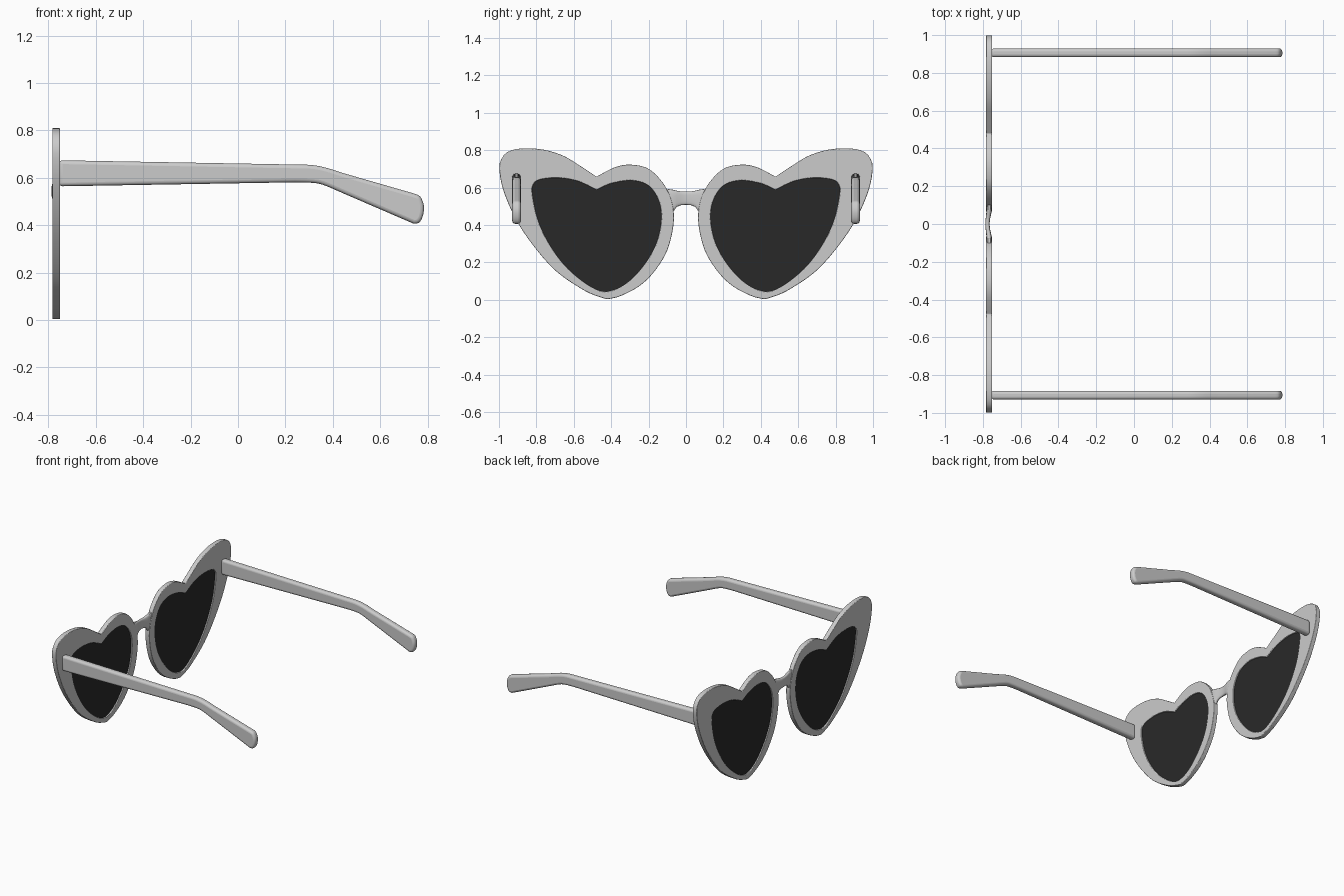
import bpy, bmesh, math
from mathutils import Vector

if "Cube" in bpy.data.objects:
    bpy.data.objects.remove(bpy.data.objects["Cube"])

X0, X1 = -0.784, -0.751   # front and back faces of the frame


def spline(pts, n=8):
    """Catmull-Rom samples through an open list of 2D points (last one dropped)."""
    p = [Vector(q) for q in pts]
    p = [2 * p[0] - p[1]] + p + [2 * p[-1] - p[-2]]
    out = []
    for i in range(1, len(p) - 2):
        a, b, c, d = p[i - 1:i + 3]
        for k in range(n):
            t = k / n
            out.append(0.5 * (2 * b + (c - a) * t + (2 * a - 5 * b + 4 * c - d) * t * t
                              + (3 * b - a - 3 * c + d) * t ** 3))
    return out


def resample(pts, n):
    """n evenly spaced points along an open spline (last one dropped)."""
    fine = spline(pts, 24) + [Vector(pts[-1])]
    dist = [0]
    for a, b in zip(fine, fine[1:]):
        dist.append(dist[-1] + (b - a).length)
    out, j = [], 0
    for k in range(n):
        s = dist[-1] * k / n
        while dist[j + 1] < s:
            j += 1
        out.append(fine[j].lerp(fine[j + 1], (s - dist[j]) / (dist[j + 1] - dist[j])))
    return out


def finish(name, bm, mirror=True, bevel=0, segs=3, mat=None):
    bmesh.ops.recalc_face_normals(bm, faces=bm.faces)
    me = bpy.data.meshes.new(name)
    bm.to_mesh(me)
    bm.free()
    ob = bpy.data.objects.new(name, me)
    bpy.context.collection.objects.link(ob)
    if mat:
        me.materials.append(mat)
    if bevel:
        b = ob.modifiers.new("Bevel", 'BEVEL')
        b.width, b.segments = bevel, segs
        b.limit_method, b.angle_limit = 'ANGLE', math.radians(60)
        b.use_clamp_overlap = False
    if mirror:
        m = ob.modifiers.new("Mirror", 'MIRROR')
        m.use_axis = (False, True, False)
        m.use_mirror_merge = False
    bpy.context.view_layer.objects.active = ob
    ob.select_set(True)
    bpy.ops.object.shade_smooth_by_angle(angle=math.radians(40))
    ob.select_set(False)
    return ob


def loft(bm, loops, closed=False):
    """Skin quads between vertex loops; closed joins last loop to first."""
    pairs = list(zip(loops, loops[1:])) + ([(loops[-1], loops[0])] if closed else [])
    for a, b in pairs:
        for i in range(len(a)):
            j = (i + 1) % len(a)
            bm.faces.new((a[i], a[j], b[j], b[i]))


def prism(bm, a, b):
    va, vb = [bm.verts.new(v) for v in a], [bm.verts.new(v) for v in b]
    loft(bm, [va, vb])
    bm.faces.new(va)
    bm.faces.new(vb)


# Heart outlines as (y, z): tip -> outer side -> notch, then notch -> nose side -> tip
rim_a = [(.418, .003), (.46, .014), (.555, .056), (.715, .172), (.875, .372), (.968, .56), (.998, .70),
         (.978, .768), (.93, .80), (.85, .81), (.75, .80), (.65, .767), (.56, .712), (.478, .658)]
rim_b = [(.478, .658), (.42, .69), (.36, .715), (.29, .722), (.20, .70), (.12, .62), (.075, .52),
         (.066, .41), (.10, .265), (.17, .15), (.25, .073), (.35, .02), (.418, .003)]
lens_a = [(.425, .042), (.475, .052), (.555, .10), (.65, .185), (.73, .295), (.79, .42), (.82, .55),
          (.82, .61), (.785, .642), (.687, .652), (.58, .635), (.478, .588)]
lens_b = [(.478, .588), (.40, .622), (.29, .638), (.20, .61), (.145, .53), (.131, .43), (.155, .31),
          (.21, .205), (.286, .115), (.36, .062), (.425, .042)]
rim = resample(rim_a, 64) + resample(rim_b, 48)
hole = resample(lens_a, 64) + resample(lens_b, 48)

# Heart frame ring
bm = bmesh.new()
loops = [[bm.verts.new((x, p.x, p.y)) for p in pts]
         for pts, x in ((rim, X0), (rim, X1), (hole, X1), (hole, X0))]
loft(bm, loops, closed=True)
finish("heart_frame", bm, bevel=0.004)

# Dark lens, a thin plate slightly recessed in the ring
dark = bpy.data.materials.new("dark_lens")
dark.diffuse_color = (0.022, 0.022, 0.022, 1)
dark.use_nodes = True
dark.node_tree.nodes["Principled BSDF"].inputs["Base Color"].default_value = dark.diffuse_color
bm = bmesh.new()
prism(bm, [(X0 + .008, p.x, p.y) for p in hole], [(X1 - .008, p.x, p.y) for p in hole])
finish("lens", bm, mat=dark)

# Nose bridge: rounded section swept across y, arched forward in the middle
half = [(0, .578, .508), (.03, .579, .505), (.05, .583, .496), (.065, .587, .475),
        (.08, .590, .45), (.10, .592, .43)]
stations = [(-y, t, b) for y, t, b in reversed(half[1:])] + half
bm = bmesh.new()
loops = []
for y, top, bot in stations:
    f = math.cos(min(abs(y) / .08, 1) * math.pi) * .5 + .5
    cx, rx = -.767 - .009 * f, .014 - .003 * f
    cz, rz = (top + bot) / 2, (top - bot) / 2
    ring = []
    for k in range(24):
        c, s = math.cos(k * math.tau / 24), math.sin(k * math.tau / 24)
        ring.append(bm.verts.new((cx + rx * math.copysign(abs(c) ** .6, c), y,
                                  cz + rz * math.copysign(abs(s) ** .6, s))))
    loops.append(ring)
loft(bm, loops)
bm.faces.new(loops[0])
bm.faces.new(loops[-1])
finish("nose_bridge", bm, mirror=False)

# Temple arm: side profile in (x, z) extruded in y with well rounded edges
top = [(.24, .656), (.31, .654), (.37, .643), (.45, .618)]
end = [(.745, .533), (.768, .522), (.782, .493), (.785, .465), (.778, .432), (.763, .41), (.742, .406)]
under = [(.45, .532), (.36, .570), (.31, .579), (.24, .581)]
side = ([Vector((-.756, .674))] + spline(top, 5) + [Vector(top[-1])] + spline(end, 3) + [Vector(end[-1])]
        + spline(under, 5) + [Vector(under[-1]), Vector((-.756, .564))])
bm = bmesh.new()
prism(bm, [(p.x, .883, p.y) for p in side], [(p.x, .929, p.y) for p in side])
finish("temple_arm", bm, bevel=0.016, segs=4)
